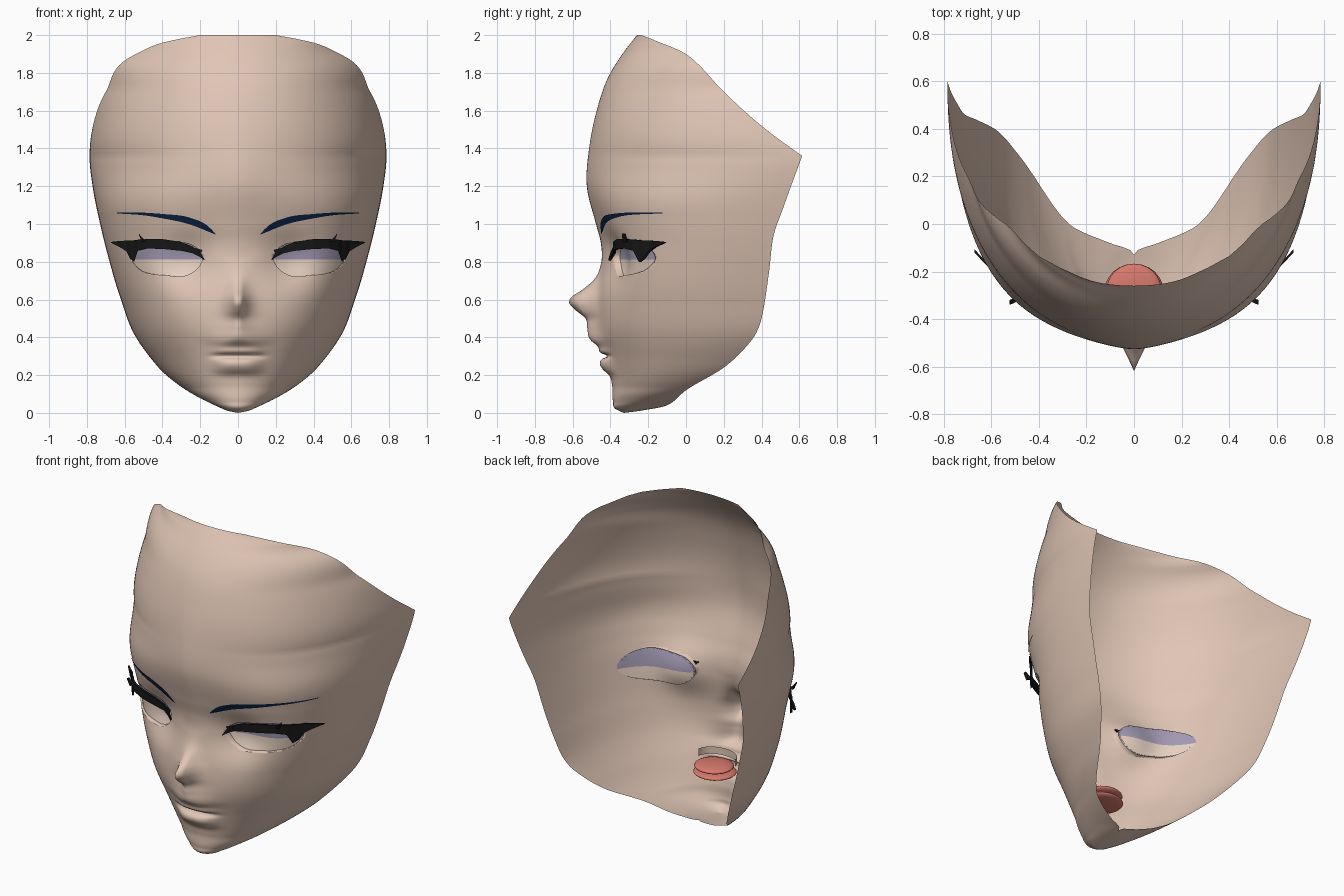
import bpy, bmesh, math
from math import sin, cos, pi, exp, atan2, hypot

if "Cube" in bpy.data.objects:
    bpy.data.objects.remove(bpy.data.objects["Cube"])

def material(name, rgb):
    m = bpy.data.materials.new(name)
    m.diffuse_color = (*rgb, 1)
    m.use_nodes = True
    m.node_tree.nodes["Principled BSDF"].inputs["Base Color"].default_value = m.diffuse_color
    return m

SKIN = material("skin", (.75, .567, .465))
EYE = material("eye_white", (.80, .64, .54))
SHADE = material("eye_shadow_lilac", (.36, .32, .45))
BLACK = material("lash_black", (.008, .008, .008))
NAVY = material("brow_navy", (.003, .016, .055))
RED = material("tongue_red", (.68, .19, .15))

def curve(pts, tight=False):
    """Smooth interpolation through (z, value) pairs; tight avoids overshoot."""
    n = len(pts)
    h = [pts[i+1][0]-pts[i][0] for i in range(n-1)]
    d = [(pts[i+1][1]-pts[i][1])/h[i] for i in range(n-1)]
    if tight:
        mid = [2*a*b/(a+b) if a*b > 0 else 0 for a, b in zip(d, d[1:])]
    else:
        mid = [(d[i]*h[i+1]+d[i+1]*h[i])/(h[i]+h[i+1]) for i in range(n-2)]
    m = [d[0]] + mid + [d[-1]]
    def f(z):
        z = min(max(z, pts[0][0]), pts[-1][0])
        i = min(max(k for k in range(n) if pts[k][0] <= z), n-2)
        t = (z-pts[i][0])/h[i]
        return (pts[i][1]*(1+2*t)*(1-t)**2 + m[i]*h[i]*t*(1-t)**2
                + pts[i+1][1]*t*t*(3-2*t) - m[i+1]*h[i]*t*t*(1-t))
    return f

def make(name, bm, mats, smooth=True):
    me = bpy.data.meshes.new(name)
    bm.to_mesh(me)
    bm.free()
    ob = bpy.data.objects.new(name, me)
    bpy.context.collection.objects.link(ob)
    for m in mats:
        me.materials.append(m)
    for p in me.polygons:
        p.use_smooth = smooth

# Head curves by height: midline profile, cheek depth, half width, rim depth
low = [(0, -.33), (.02, -.372), (.06, -.386), (.15, -.392)]
high = [(.8, -.45), (.9, -.452), (1, -.477), (1.2, -.525), (1.4, -.513), (1.58, -.478), (1.8, -.40),
        (1.9, -.337), (2, -.26)]
profile = curve(low + [(.2, -.408), (.23, -.44), (.26, -.456), (.285, -.445), (.3, -.415), (.318, -.452),
                       (.35, -.465), (.385, -.505), (.45, -.523), (.5, -.532), (.55, -.592), (.58, -.618),
                       (.61, -.61), (.65, -.552), (.7, -.493)] + high)
base = curve(low + [(.3, -.42), (.45, -.455), (.6, -.46)] + high)
width = curve([(0, 0), (.01, .05), (.03, .10), (.06, .165), (.1, .24), (.2, .38), (.3, .47), (.4, .54),
               (.6, .62), (.8, .68), (1, .73), (1.2, .77), (1.36, .786), (1.5, .772),
               (1.7, .70), (1.9, .54), (1.97, .36), (2, .2)])
rim_lo = curve([(0, -.33), (.01, -.25), (.04, -.10), (.12, 0), (.24, .2), (.33, .3), (.42, .37),
                (.5, .4), (.75, .44), (.92, .46), (1.1, .52), (1.36, .615)], True)
rim_hi = curve([(1.36, .615), (1.48, .45), (1.57, .34), (1.7, .2), (1.9, 0), (1.97, -.16), (2, -.235)], True)
rim = lambda z: rim_lo(z) if z <= 1.36 else rim_hi(z)
sweep = curve([(0, pi), (.03, pi), (.05, 2.4), (.08, 1.9), (.14, pi/2), (1.36, pi/2), (1.7, 1.25), (1.9, .98),
               (2, .5)], True)
power = curve([(0, 2), (.1, 2), (.4, 2.25), (.8, 2.5), (1.06, 2.5), (1.3, 2.2), (2, 2)], True)
spread = curve([(0, .12), (.33, .12), (.4, .105), (.46, .08), (.52, .06), (.58, .05), (.65, .045), (.75, .055),
                (.9, .1)], True)
falloff = curve([(0, 3.5), (.33, 3.5), (.4, 1.8), (.5, 1.3), (.65, 1.3), (.8, 2)], True)

def relief(x, z):
    """Nose and lips pushed out, eye sockets and temples pushed in."""
    x = abs(x)
    s = min(x/max(width(z), .01), 1)
    out = (profile(z)-base(z)) * exp(-(x/spread(z))**falloff(z))
    out += .2*exp(-((z-1.15)/.35)**2) * s*s/(s+.12)*(1-s)**2
    return out + .06*exp(-((x-.27)/.14)**2 - ((z-.8)/.14)**2)

def surf(x, z):
    s, n = min(abs(x)/width(z), 1), power(z)
    return base(z) + (rim(z)-base(z))*(1-(1-s**n)**(1/n)) + relief(x, z)

def eye_y(x, z):
    return surf(x, z) + .012 + .025*min(max((.56-abs(x))/.37, 0), 1)

# Eye outline in polar form
EC = (.375, .815)
OUT = [(.565, .825), (.53, .768), (.45, .735), (.35, .725), (.25, .738), (.203, .78), (.187, .825),
       (.22, .872), (.3, .902), (.4, .915), (.5, .906), (.55, .875)]
polar = sorted((atan2(z-EC[1], x-EC[0]), hypot(x-EC[0], z-EC[1])) for x, z in OUT)
polar = [(a-2*pi, r) for a, r in polar[-2:]] + polar + [(a+2*pi, r) for a, r in polar[:2]]
eye_r = curve(polar)

def eye_gap(co):
    dx, dz = abs(co[0])-EC[0], co[2]-EC[1]
    return hypot(dx, dz) - eye_r(atan2(dz, dx)) if hypot(dx, dz) < .26 else 1

# Face shell
N = 70
zs = [.06*(i/14)**1.5 for i in range(14)] + [.06+1.04*i/110 for i in range(110)] + [1.1+.02*i for i in range(46)]
bm = bmesh.new()
rows = []
for z in zs:
    n, fm, w, yc, yr = power(z), sweep(z), width(z), base(z), rim(z)
    S = lambda a: max(sin(a), 0)**(2/n)
    C = lambda a: math.copysign(abs(cos(a))**(2/n), cos(a))
    row = []
    for j in range(-N, N+1):
        a = abs(j)/N*fm
        x = w*S(a)/(S(fm) if fm < pi/2 else 1)*(1 if j > 0 else -1)
        y = yc + (yr-yc)*(1-C(a))/(1-C(fm)) + (relief(x, z) if a < pi/2 else 0)
        row.append(bm.verts.new((x, y, z)))
    rows.append(row)
for a, b in zip(rows, rows[1:]):
    for j in range(2*N):
        bm.faces.new((a[j], a[j+1], b[j+1], b[j]))
bmesh.ops.remove_doubles(bm, verts=bm.verts, dist=1e-5)

# Eye openings cut along the outline, with walls going back
cut = []
for e in bm.edges[:]:
    p, q = e.verts
    g, k = eye_gap(p.co), eye_gap(q.co)
    if p.co.y < .1 and g*k < 0:
        cut.append(bmesh.utils.edge_split(e, p, g/(g-k))[1])
bmesh.ops.connect_verts(bm, verts=cut)
gone = [f for f in bm.faces if eye_gap(f.calc_center_median()) < 0 and f.calc_center_median().y < .1]
bmesh.ops.delete(bm, geom=gone, context='FACES')
on = set(cut)
edge = [e for e in bm.edges if e.is_boundary and e.verts[0] in on and e.verts[1] in on]
wall = bmesh.ops.extrude_edge_only(bm, edges=edge)["geom"]
for v in wall:
    if isinstance(v, bmesh.types.BMVert):
        v.co.y = eye_y(v.co.x, v.co.z) + .001
make("face", bm, [SKIN])

# Eye surfaces set behind the openings, lilac in the upper part
bm = bmesh.new()
K, R = 48, 8
for s in (1, -1):
    rings = []
    for r in range(1, R+1):
        ring = []
        for k in range(K):
            a = -pi + 2*pi*k/K
            d = eye_r(a)*1.04*r/R
            x, z = EC[0]+d*cos(a), EC[1]+d*sin(a)
            ring.append(bm.verts.new((s*x, eye_y(x, z), z)))
        rings.append(ring)
    flip = lambda q: bm.faces.new(q if s > 0 else q[::-1])
    flip(rings[0])
    for a, b in zip(rings, rings[1:]):
        for k in range(K):
            flip((a[k], b[k], b[(k+1) % K], a[(k+1) % K]))
bmesh.ops.bisect_plane(bm, geom=bm.verts[:]+bm.edges[:]+bm.faces[:], plane_co=(0, 0, .812), plane_no=(0, 0, 1))
for f in bm.faces:
    f.material_index = int(f.calc_center_median().z > .812)
make("eyes", bm, [EYE, SHADE])

def ribbon(bm, pts, depth):
    """Mirrored closed strip through (x, y, z low, z high) stations."""
    for s in (1, -1):
        st = [[bm.verts.new((s*x, y+o, z)) for o, z in ((0, a), (0, b), (depth, b), (depth, a))]
              for x, y, a, b in pts]
        fs = [bm.faces.new(st[0]), bm.faces.new(st[-1][::-1])]
        for p, q in zip(st, st[1:]):
            fs += [bm.faces.new((p[k], q[k], q[(k+1) % 4], p[(k+1) % 4])) for k in range(4)]
        bmesh.ops.recalc_face_normals(bm, faces=fs)

# Upper lashes with outer wing and small spikes
bm = bmesh.new()
lash = [(.178, -.37, .808, .814), (.2, -.375, .825, .85), (.24, -.385, .845, .88), (.3, -.387, .858, .905),
        (.4, -.367, .868, .92), (.48, -.325, .87, .92), (.53, -.28, .858, .917), (.55, -.25, .80, .914),
        (.57, -.23, .815, .912), (.59, -.20, .855, .912), (.63, -.165, .88, .91), (.672, -.12, .9, .905)]
ribbon(bm, [(x, min(y, surf(x, (a+b)/2)-.02), a, b) for x, y, a, b in lash], .014)
ribbon(bm, [(.49, -.325, .91, .915), (.51, -.335, .905, .93), (.525, -.34, .945, .95)], .02)
ribbon(bm, [(.185, -.39, .862, .866), (.2, -.388, .845, .866), (.24, -.39, .855, .875)], .01)
make("upper_lashes", bm, [BLACK], False)

# Eyebrows lying on the skin
lo = curve([(.12, .945), (.16, .961), (.25, .996), (.4, 1.03), (.5, 1.046), (.64, 1.056)])
hi = curve([(.12, .95), (.16, .99), (.25, 1.032), (.4, 1.053), (.5, 1.06), (.64, 1.061)])
bm = bmesh.new()
for s in (1, -1):
    st = [[bm.verts.new((s*x, surf(x, z)-.006, z)) for z in (lo(x), (lo(x)+hi(x))/2, hi(x))]
          for x in [.12+.52*i/24 for i in range(25)]]
    for p, q in zip(st, st[1:]):
        for k in (0, 1):
            f = (p[k], q[k], q[k+1], p[k+1])
            bm.faces.new(f if s > 0 else f[::-1])
make("eyebrows", bm, [NAVY])

# Tongue and mouth floor
bm = bmesh.new()
for y, z, sx, sy, sz in ((-.275, .315, .115, .108, .022), (-.285, .275, .125, .118, .02)):
    for v in bmesh.ops.create_uvsphere(bm, u_segments=24, v_segments=10, radius=1)["verts"]:
        v.co = (v.co.x*sx, y+v.co.y*sy, z+v.co.z*sz)
make("tongue", bm, [RED])

# Inner upper lip band behind the mouth
bm = bmesh.new()
arc = [(.125*sin(a), -.30-.09*cos(a)) for a in [(-1+i/8)*pi/2 for i in range(17)]]
st = [[bm.verts.new((x, y, z)) for z in (.33, .375)] for x, y in arc]
for p, q in zip(st, st[1:]):
    bm.faces.new((p[0], q[0], q[1], p[1]))
make("inner_lip", bm, [SKIN])
